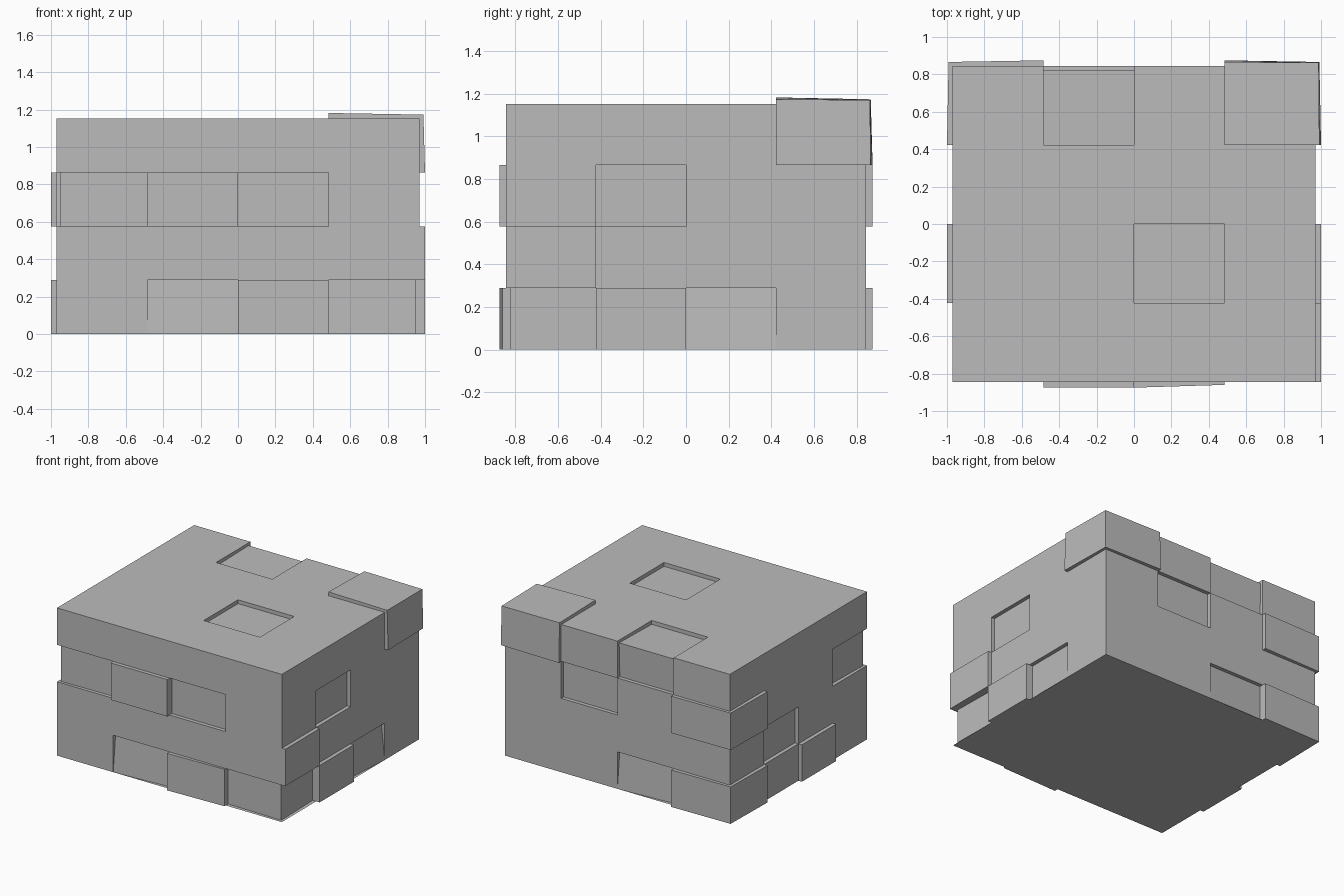
import bpy, bmesh
from mathutils import Vector

cube = bpy.data.objects.get("Cube")
if cube:
    bpy.data.objects.remove(cube, do_unlink=True)

SIZE = Vector((1.94, 1.69, 1.152))
STEP = 0.03
SIDES = {"front": (0, -1, 0), "back": (0, 1, 0), "right": (1, 0, 0),
         "left": (-1, 0, 0), "top": (0, 0, 1)}

stone = bpy.data.materials.new("grey stone")
stone.use_nodes = True
grey = (0.5, 0.5, 0.5, 1)
stone.diffuse_color = grey
stone.node_tree.nodes["Principled BSDF"].inputs["Base Color"].default_value = grey

# Block divided into four tiles along each side
bm = bmesh.new()
bmesh.ops.create_cube(bm, size=1)
bmesh.ops.subdivide_edges(bm, edges=bm.edges[:], cuts=3, use_grid_fill=True)
for v in bm.verts:
    v.co = Vector((a * b for a, b in zip(v.co, SIZE))) + Vector((0, 0, SIZE.z / 2))
bm.normal_update()

# Look up tiles by side, column and row
tiles = {}
for f in bm.faces:
    for side, n in SIDES.items():
        if f.normal.dot(Vector(n)) > 0.9:
            c = f.calc_center_median()
            cell = [int((c.x / SIZE.x + 0.5) * 4), int((c.y / SIZE.y + 0.5) * 4),
                    int(c.z / SIZE.z * 4)]
            del cell[[abs(k) for k in n].index(1)]
            tiles[(side, *cell)] = f


def shift(depth, *keys, soft=None):
    """Push a group of tiles out or in; soft reduces the shift at chosen points."""
    old = [tiles[k] for k in keys]
    made = bmesh.ops.extrude_face_region(bm, geom=old)["geom"]
    faces = [g for g in made if isinstance(g, bmesh.types.BMFace)]
    left_over = [f for f in old if f.is_valid]
    if left_over:
        bmesh.ops.delete(bm, geom=left_over, context="FACES")
    for f in faces:
        f.normal_update()
    moves = {}
    for f in faces:
        for v in f.verts:
            moves[v] = moves.get(v, Vector()) + f.normal
    for v, n in moves.items():
        v.co += n.normalized() * depth * (soft(v.co) if soft else 1)


# Raised tiles, including wrapped corner stones
shift(STEP, ("top", 3, 3), ("right", 3, 3), ("back", 3, 3))
shift(STEP, ("back", 0, 2), ("left", 3, 2))
shift(STEP, ("back", 0, 0), ("left", 3, 0))
shift(STEP, ("left", 1, 0))
shift(STEP, ("right", 0, 1))
shift(STEP, ("right", 1, 0))
shift(STEP, ("front", 1, 2))
shift(STEP, ("front", 2, 0), soft=lambda p: 0.5 if p.x > 0.2 else 1)

# Sunken tiles
shift(-STEP, ("top", 2, 1))
shift(-STEP, ("top", 1, 3), ("back", 1, 3))
shift(-STEP, ("front", 0, 2), ("left", 0, 2))
shift(-STEP, ("front", 3, 0), ("right", 0, 0))
shift(-STEP, ("front", 2, 2))
shift(-STEP, ("right", 1, 2))
shift(-STEP, ("back", 2, 2))
shift(-STEP, ("left", 2, 1))

# Sunken base tiles that fade out at one lower corner
shift(-STEP, ("front", 1, 0), soft=lambda p: 0 if p.z < 0.1 and p.x < -0.2 else 1)
shift(-STEP, ("right", 2, 0), soft=lambda p: 0 if p.z < 0.1 and p.y > 0.2 else 1)
shift(-STEP, ("back", 1, 0), soft=lambda p: 0 if p.z < 0.1 and p.x > -0.2 else 1)

bmesh.ops.recalc_face_normals(bm, faces=bm.faces[:])
mesh = bpy.data.meshes.new("stone_block")
bm.to_mesh(mesh)
bm.free()
mesh.materials.append(stone)
block = bpy.data.objects.new("stone_block", mesh)
bpy.context.scene.collection.objects.link(block)
